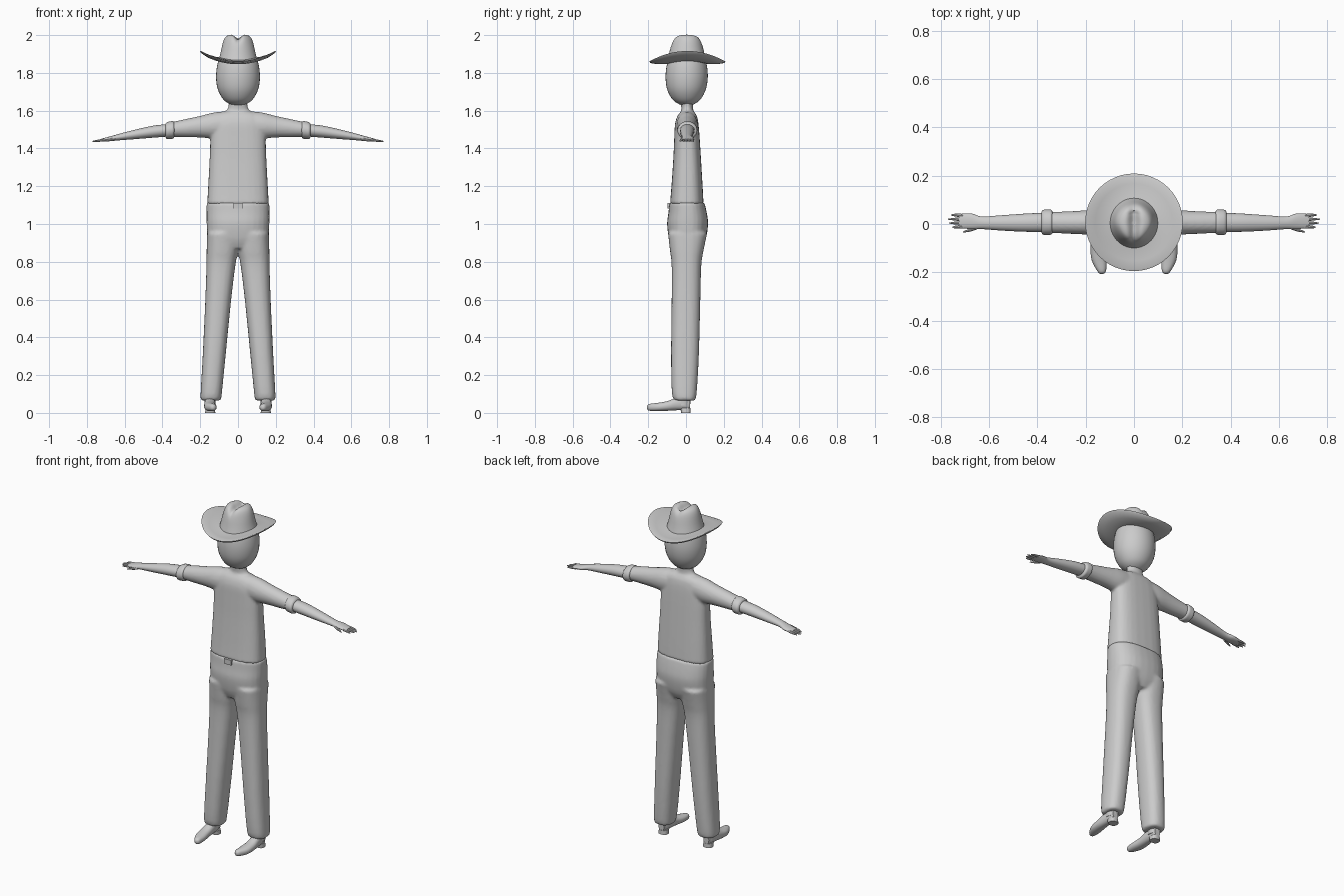
import bpy, bmesh, math
from mathutils import Vector

grey = bpy.data.materials.new("light grey")
grey.diffuse_color = (0.6, 0.6, 0.6, 1)
AXES = {'x': (1, 2, 0), 'y': (0, 2, 1), 'z': (0, 1, 2)}


def finish(name, bm, angle=40):
    bmesh.ops.recalc_face_normals(bm, faces=bm.faces)
    me = bpy.data.meshes.new(name)
    bm.to_mesh(me)
    bm.free()
    ob = bpy.data.objects.new(name, me)
    bpy.context.collection.objects.link(ob)
    me.materials.append(grey)
    bpy.ops.object.select_all(action='DESELECT')
    ob.select_set(True)
    bpy.context.view_layer.objects.active = ob
    bpy.ops.object.shade_smooth_by_angle(angle=math.radians(angle))
    return ob


def spline(rows, steps):
    """Catmull-Rom through the section rows."""
    out = []
    for i in range(len(rows) - 1):
        a, b, c, d = rows[max(i - 1, 0)], rows[i], rows[i + 1], rows[min(i + 2, len(rows) - 1)]
        for s in range(steps):
            t = s / steps
            out.append([.5 * (2*q + (r - p)*t + (2*p - 5*q + 4*r - w)*t*t + (3*q - p - 3*r + w)*t**3)
                        for p, q, r, w in zip(a, b, c, d)])
    return out + [list(rows[-1])]


def loft(bm, axis, rows, power=2.0, n=28, steps=4, mirror=False):
    """Rows: position along axis, then min/max of the two cross directions."""
    iu, iv, iw = AXES[axis]
    for sx in ((1, -1) if mirror else (1,)):
        rings = []
        for w, u0, u1, v0, v1 in spline(rows, steps):
            ring = []
            for k in range(n):
                a = 2 * math.pi * k / n
                c, s = math.cos(a), math.sin(a)
                co = Vector()
                co[iu] = (u0 + u1) / 2 + (u1 - u0) / 2 * math.copysign(abs(c) ** (2 / power), c)
                co[iv] = (v0 + v1) / 2 + (v1 - v0) / 2 * math.copysign(abs(s) ** (2 / power), s)
                co[iw] = w
                co.x *= sx
                ring.append(bm.verts.new(co))
            rings.append(ring)
        for r, q in zip(rings, rings[1:]):
            for k in range(n):
                bm.faces.new((r[k], r[(k + 1) % n], q[(k + 1) % n], q[k]))
        bm.faces.new(rings[0])
        bm.faces.new(rings[-1])


def blend(ob, voxel, rounds):
    """Fuse overlapping shells into one soft surface."""
    m = ob.modifiers.new("fuse", 'REMESH')
    m.mode, m.voxel_size, m.use_smooth_shade = 'VOXEL', voxel, True
    m = ob.modifiers.new("soften", 'SMOOTH')
    m.factor, m.iterations = .5, rounds


# shirt: torso, neck and sleeved arms
bm = bmesh.new()
loft(bm, 'z', [(1.105, -.163, .163, -.085, .093), (1.2, -.158, .158, -.077, .088),
               (1.35, -.15, .15, -.067, .079), (1.46, -.146, .146, -.062, .072),
               (1.53, -.14, .14, -.058, .066), (1.57, -.12, .12, -.046, .058),
               (1.592, -.085, .085, -.03, .045)], 2.8)
loft(bm, 'z', [(1.55, -.11, .11, -.045, .055), (1.59, -.075, .075, -.028, .043),
               (1.615, -.052, .052, -.025, .037), (1.66, -.05, .05, -.03, .04)])
loft(bm, 'x', [(.04, -.05, .06, 1.45, 1.6), (.13, -.05, .062, 1.452, 1.59),
               (.2, -.044, .057, 1.458, 1.572), (.28, -.04, .052, 1.459, 1.555),
               (.37, -.036, .05, 1.461, 1.535)], mirror=True)
blend(finish("shirt", bm), .008, 3)

# rolled sleeve cuffs
bm = bmesh.new()
loft(bm, 'x', [(.337, -.036, .05, 1.465, 1.535), (.343, -.044, .059, 1.453, 1.544),
               (.36, -.045, .06, 1.45, 1.543), (.377, -.044, .058, 1.45, 1.538),
               (.384, -.034, .048, 1.463, 1.53)], steps=3, mirror=True)
finish("sleeve_cuffs", bm)

# forearms with palms
bm = bmesh.new()
loft(bm, 'x', [(.36, -.033, .047, 1.464, 1.53), (.45, -.032, .043, 1.457, 1.52),
               (.55, -.027, .036, 1.449, 1.498), (.63, -.021, .031, 1.443, 1.477),
               (.67, -.021, .043, 1.439, 1.466), (.71, -.018, .043, 1.436, 1.455),
               (.725, -.014, .038, 1.436, 1.451)], mirror=True, n=20)
finish("forearms", bm)

# fingers and thumbs
bm = bmesh.new()
for y0, y1, tip in ((-.01, -.013, .752), (.004, .004, .766), (.019, .02, .77), (.034, .037, .758)):
    loft(bm, 'x', [(.705, y0 - .008, y0 + .008, 1.437, 1.453),
                   (.74, y1 - .006, y1 + .006, 1.435, 1.447),
                   (tip, y1 - .002, y1 + .002, 1.435, 1.44)], n=8, steps=2, mirror=True)
loft(bm, 'x', [(.65, -.022, -.004, 1.442, 1.46), (.68, -.032, -.018, 1.438, 1.452),
               (.708, -.035, -.031, 1.436, 1.441)], n=8, steps=2, mirror=True)
finish("fingers", bm)

# trousers: hips and legs
bm = bmesh.new()
loft(bm, 'z', [(.87, -.12, .12, -.07, .08), (.92, -.158, .158, -.09, .105),
               (1.0, -.166, .166, -.1, .117), (1.06, -.167, .167, -.093, .11),
               (1.115, -.166, .166, -.088, .097)], 2.4)
loft(bm, 'z', [(.065, .092, .195, -.055, .045), (.1, .086, .198, -.074, .056),
               (.3, .066, .187, -.079, .068), (.6, .036, .173, -.076, .076),
               (.78, .014, .167, -.076, .081), (.86, .0, .166, -.085, .093),
               (.95, -.005, .164, -.095, .112)], 2.4, mirror=True)
blend(finish("trousers", bm), .009, 3)

# belt buckle
bm = bmesh.new()
bmesh.ops.create_cube(bm, size=1)
for v in bm.verts:
    v.co = Vector((v.co.x * .046, v.co.y * .014 - .091, v.co.z * .03 + 1.097))
finish("belt_buckle", bm)

# boots: foot, heel and ankle shaft
bm = bmesh.new()
loft(bm, 'y', [(-.207, .128, .14, .022, .036), (-.195, .116, .152, .012, .047),
               (-.15, .113, .175, .009, .053), (-.1, .118, .18, .011, .062),
               (-.05, .12, .177, .014, .08), (.0, .124, .172, .016, .085),
               (.022, .13, .166, .018, .08)], 2.3, n=20, mirror=True)
loft(bm, 'z', [(0, .12, .174, -.025, .024), (.025, .122, .172, -.03, .024)], 2.8, steps=1, n=20, mirror=True)
loft(bm, 'z', [(.04, .12, .176, -.05, .022), (.12, .118, .178, -.045, .028)], steps=1, n=20, mirror=True)
finish("boots", bm)

# head
bm = bmesh.new()
loft(bm, 'z', [(1.627, -.012, .012, -.01, .014), (1.634, -.043, .043, -.036, .042),
               (1.66, -.078, .078, -.072, .077), (1.71, -.106, .106, -.099, .104),
               (1.77, -.116, .116, -.108, .115), (1.83, -.112, .112, -.104, .112),
               (1.88, -.1, .1, -.09, .1)], n=36)
finish("head", bm)

# hat brim: disc rolled up at the sides
bm = bmesh.new()
N = 48
loops = []
for r, off in ((.08, -.008), (.115, -.014), (.16, -.014), (.195, -.008), (.202, 0),
               (.195, .003), (.16, .003), (.115, .006), (.08, .012)):
    loops.append([])
    for k in range(N):
        a = 2 * math.pi * k / N
        x, y = r * math.cos(a), r * math.sin(a)
        loops[-1].append(bm.verts.new((x, y + .007, 1.86 + .055 * (abs(x) / .2) ** 2 + off)))
for r, q in zip(loops, loops[1:] + loops[:1]):
    for k in range(N):
        bm.faces.new((r[k], r[(k + 1) % N], q[(k + 1) % N], q[k]))
finish("hat_brim", bm, 60)

# hat crown with a front-to-back crease and pinched front
bm = bmesh.new()
rows = [(1.862, .105), (1.9, .094), (1.94, .085), (1.97, .077), (1.99, .066), (1.999, .052),
        (2.003, .036), (2.003, .02), (2.003, .006)]
loft(bm, 'z', [(z, -r, r, .004 - r, .004 + r) for z, r in rows], n=40, steps=2)
for v in bm.verts:
    x, y, z = v.co
    top = max(0, min(1, (z - 1.93) / .06))
    v.co.z -= .026 * top * math.exp(-(x / .02) ** 2) * (1 if y < .05 else .6)
    if y < 0:
        v.co.x *= 1 - 1.8 * top * abs(y)
finish("hat_crown", bm, 60)
